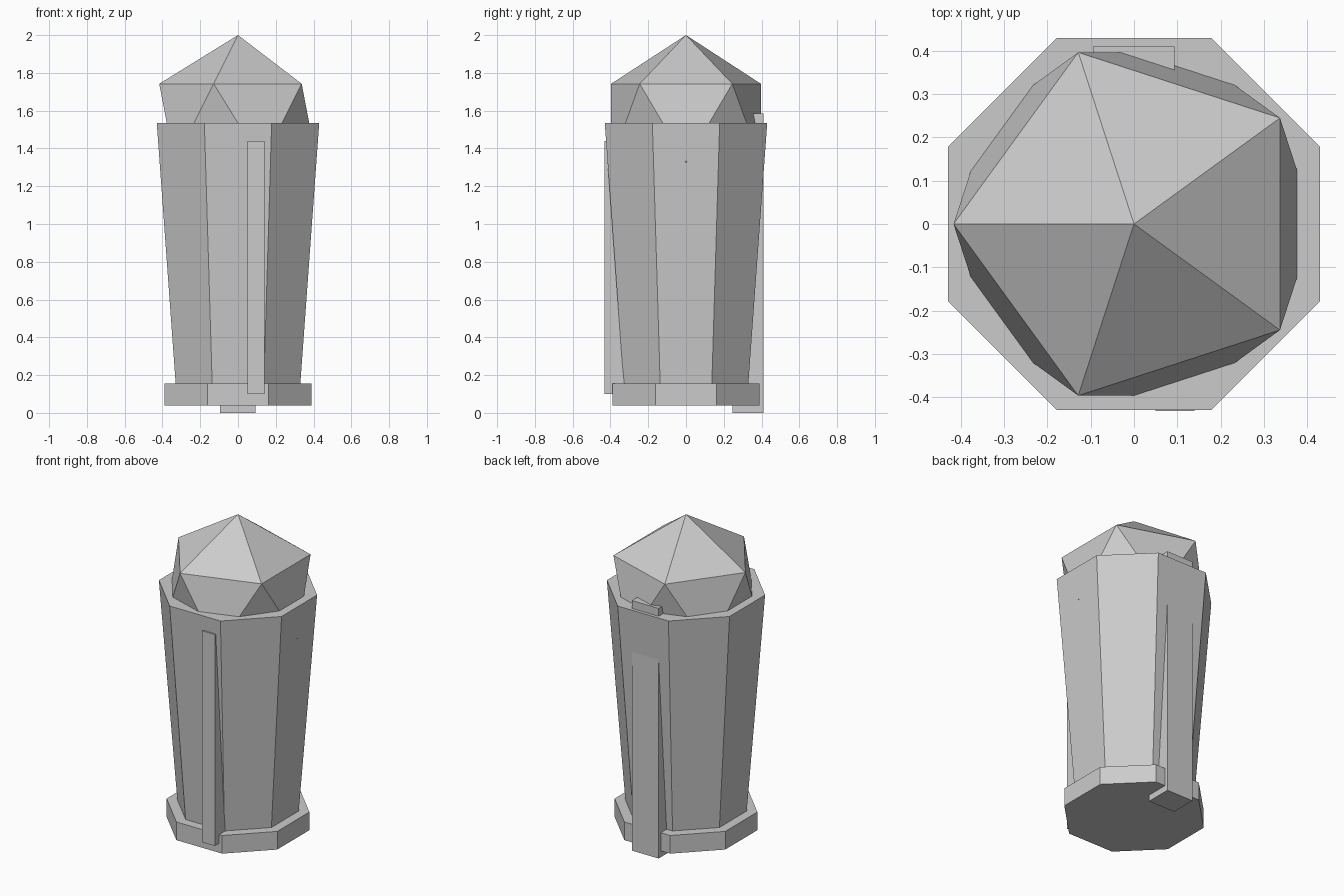
import bpy, bmesh, math

if "Cube" in bpy.data.objects:
    bpy.data.objects.remove(bpy.data.objects["Cube"])

stone = bpy.data.materials.new("grey stone")
stone.diffuse_color = (0.6, 0.6, 0.6, 1)
stone.use_nodes = True
stone.node_tree.nodes["Principled BSDF"].inputs["Base Color"].default_value = stone.diffuse_color


def finish(name, bm):
    bmesh.ops.recalc_face_normals(bm, faces=bm.faces[:])
    mesh = bpy.data.meshes.new(name)
    bm.to_mesh(mesh)
    bm.free()
    mesh.materials.append(stone)
    obj = bpy.data.objects.new(name, mesh)
    bpy.context.collection.objects.link(obj)
    return obj


def octagon_prism(name, z0, z1, half0, half1):
    """Eight-sided prism; half0 and half1 are half widths across the flats."""
    bm = bmesh.new()
    k = 1 / math.cos(math.pi / 8)
    rings = []
    for z, half in ((z0, half0), (z1, half1)):
        angles = [math.pi / 8 + i * math.pi / 4 for i in range(8)]
        rings.append([bm.verts.new((half * k * math.cos(a), half * k * math.sin(a), z))
                      for a in angles])
    low, high = rings
    for i in range(8):
        j = (i + 1) % 8
        bm.faces.new((low[i], low[j], high[j], high[i]))
    bm.faces.new(low[::-1])
    bm.faces.new(high)
    return finish(name, bm)


def box(name, x, y, z):
    bm = bmesh.new()
    bmesh.ops.create_cube(bm, size=1)
    for v in bm.verts:
        v.co = [lo + (c + 0.5) * (hi - lo) for c, (lo, hi) in zip(v.co, (x, y, z))]
    return finish(name, bm)


def icosahedron(name, radius, z):
    bm = bmesh.new()
    ring, lift = radius * 2 / math.sqrt(5), radius / math.sqrt(5)
    top = bm.verts.new((0, 0, z + radius))
    bottom = bm.verts.new((0, 0, z - radius))

    def five(start, dz):
        angles = [math.radians(start + 72 * i) for i in range(5)]
        return [bm.verts.new((ring * math.cos(a), ring * math.sin(a), z + dz)) for a in angles]

    upper, lower = five(36, lift), five(0, -lift)
    for i in range(5):
        j = (i + 1) % 5
        bm.faces.new((top, upper[i], upper[j]))
        bm.faces.new((upper[i], lower[j], upper[j]))
        bm.faces.new((lower[i], lower[j], upper[i]))
        bm.faces.new((bottom, lower[j], lower[i]))
    return finish(name, bm)


# Foot and flared body
octagon_prism("base", 0.04, 0.155, 0.388, 0.388)
octagon_prism("body", 0.155, 1.535, 0.33, 0.43)

# Faceted dome, half sunk into the body
icosahedron("dome", 0.466, 1.534)

# Upright strips on the front and back
box("front_strip", (0.05, 0.14), (-0.432, -0.31), (0.10, 1.44))
box("back_strip", (-0.095, 0.093), (0.245, 0.41), (0.0, 1.585))
